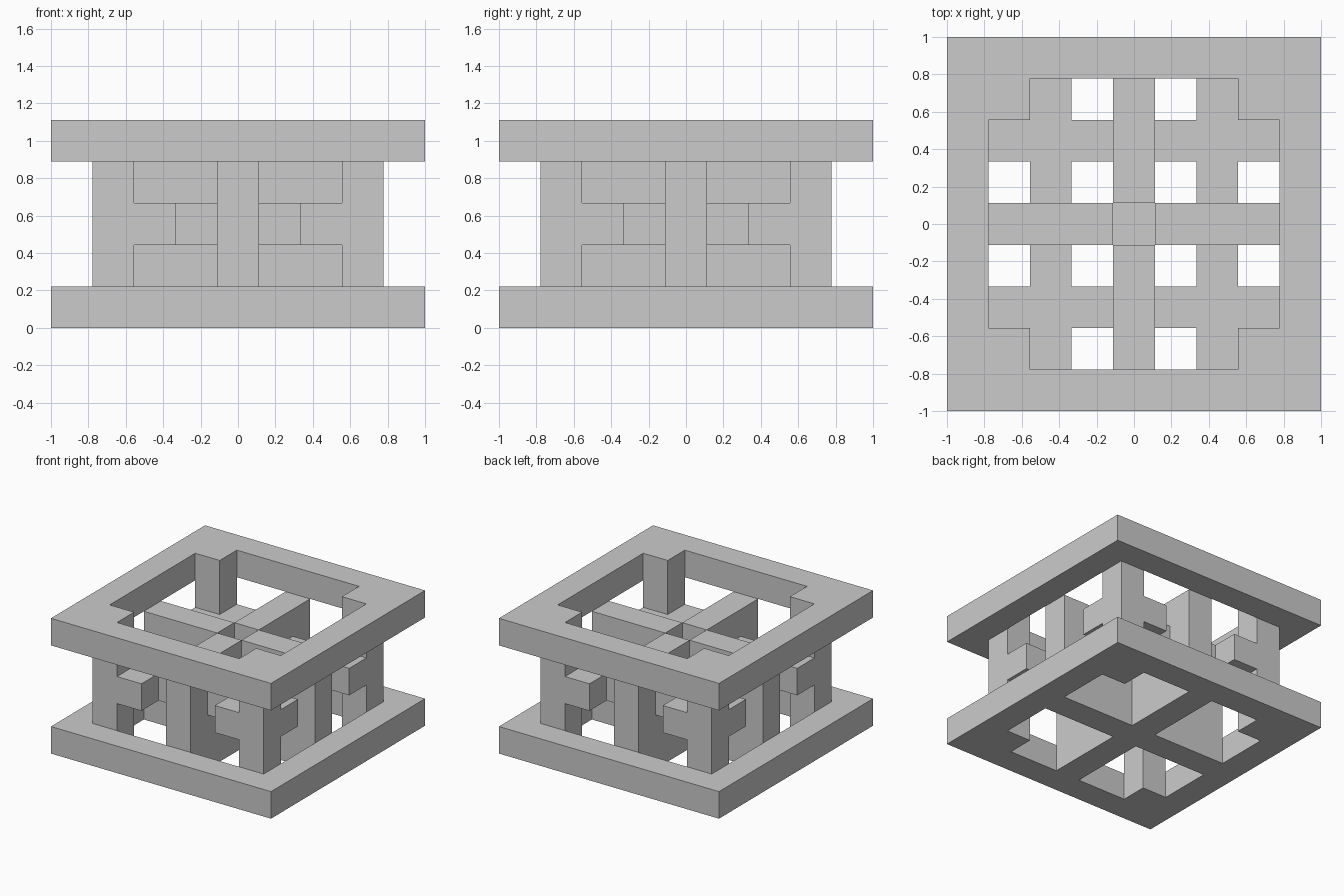
import bpy, bmesh
from mathutils import Vector

if "Cube" in bpy.data.objects:
    bpy.data.objects.remove(bpy.data.objects["Cube"])

N = 9            # blocks along each side
U = 2 / N        # block size


def layer(name, keep, z0, z1):
    """Extrude the grid blocks chosen by keep(|i|, |j|) from level z0 to z1."""
    bm = bmesh.new()
    bmesh.ops.create_grid(bm, x_segments=N, y_segments=N, size=1)
    drop = []
    for f in bm.faces:
        c = f.calc_center_median()
        if not keep(abs(round(c.x / U)), abs(round(c.y / U))):
            drop.append(f)
    bmesh.ops.delete(bm, geom=drop, context='FACES')
    bmesh.ops.translate(bm, vec=Vector((0, 0, z0 * U)), verts=bm.verts)
    ext = bmesh.ops.extrude_face_region(bm, geom=bm.faces[:])
    top = [v for v in ext['geom'] if isinstance(v, bmesh.types.BMVert)]
    bmesh.ops.translate(bm, vec=Vector((0, 0, (z1 - z0) * U)), verts=top)
    bmesh.ops.recalc_face_normals(bm, faces=bm.faces)
    bmesh.ops.dissolve_limit(bm, angle_limit=0.01, verts=bm.verts, edges=bm.edges)
    me = bpy.data.meshes.new(name)
    bm.to_mesh(me)
    bm.free()
    ob = bpy.data.objects.new(name, me)
    bpy.context.collection.objects.link(ob)
    return ob


def ring(i, j):
    # outer border plus filled inner corners
    return max(i, j) == 4 or (i == 3 and j == 3)


# Base slab: border with a cross through the middle
layer("base_frame", lambda i, j: ring(i, j) or i == 0 or j == 0, 0, 1)
# Top slab: open border
layer("top_frame", ring, 4, 5)
# Posts at the four corners
layer("corner_posts", lambda i, j: i == 3 and j == 3, 1, 4)
# Four upright walls around an open central shaft
layer("divider_walls", lambda i, j: max(i, j) < 4 and (i == 0) != (j == 0), 1, 4)
# Mid-height crosses joining posts and walls
layer("mid_braces", lambda i, j: 1 <= min(i, j) and max(i, j) < 4 and 2 in (i, j), 2, 3)
